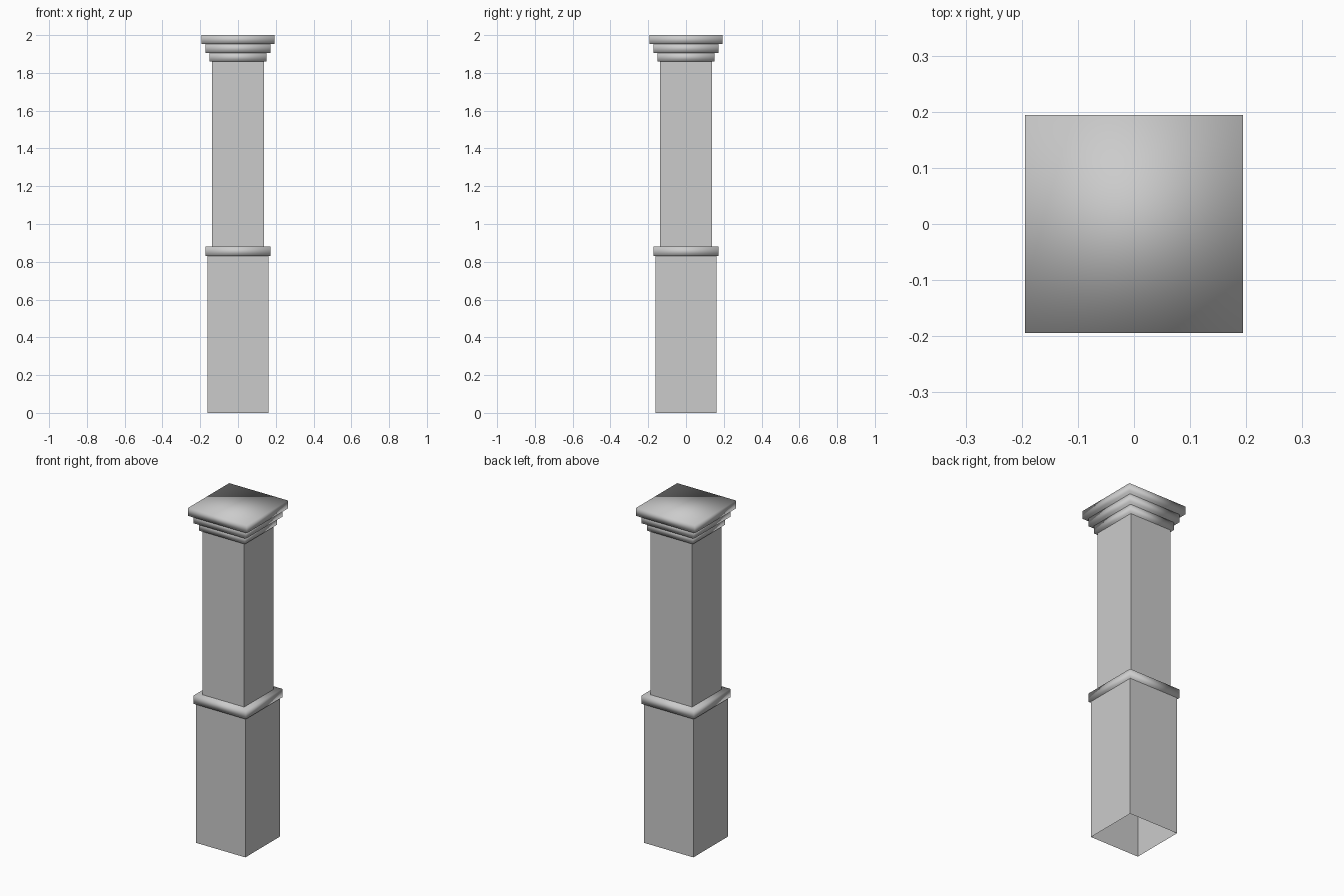
import bpy, bmesh

if "Cube" in bpy.data.objects:
    bpy.data.objects.remove(bpy.data.objects["Cube"])


def square_block(name, half, z0, z1, open_ends=False, smooth=False):
    """Square block between two heights; shafts are open tubes."""
    bm = bmesh.new()
    bmesh.ops.create_cube(bm, size=1)
    for v in bm.verts:
        v.co.x *= 2 * half
        v.co.y *= 2 * half
        v.co.z = z1 if v.co.z > 0 else z0
    bm.normal_update()
    if open_ends:
        ends = [f for f in bm.faces if abs(f.normal.z) > 0.5]
        bmesh.ops.delete(bm, geom=ends, context='FACES_ONLY')
    for f in bm.faces:
        f.smooth = smooth
    mesh = bpy.data.meshes.new(name)
    bm.to_mesh(mesh)
    bm.free()
    obj = bpy.data.objects.new(name, mesh)
    bpy.context.collection.objects.link(obj)
    return obj


# Hollow flat-sided shafts
square_block("lower_shaft", 0.162, 0.0, 0.83, open_ends=True)
square_block("upper_shaft", 0.137, 0.88, 1.86, open_ends=True)

# Soft-shaded band between the shafts
square_block("middle_band", 0.172, 0.83, 0.88, smooth=True)

# Stepped capital, widening upwards
for name, half, z0, z1 in (
    ("capital_lower_step", 0.151, 1.86, 1.906),
    ("capital_middle_step", 0.172, 1.906, 1.953),
    ("capital_top_slab", 0.194, 1.953, 2.0),
):
    square_block(name, half, z0, z1, smooth=True)
